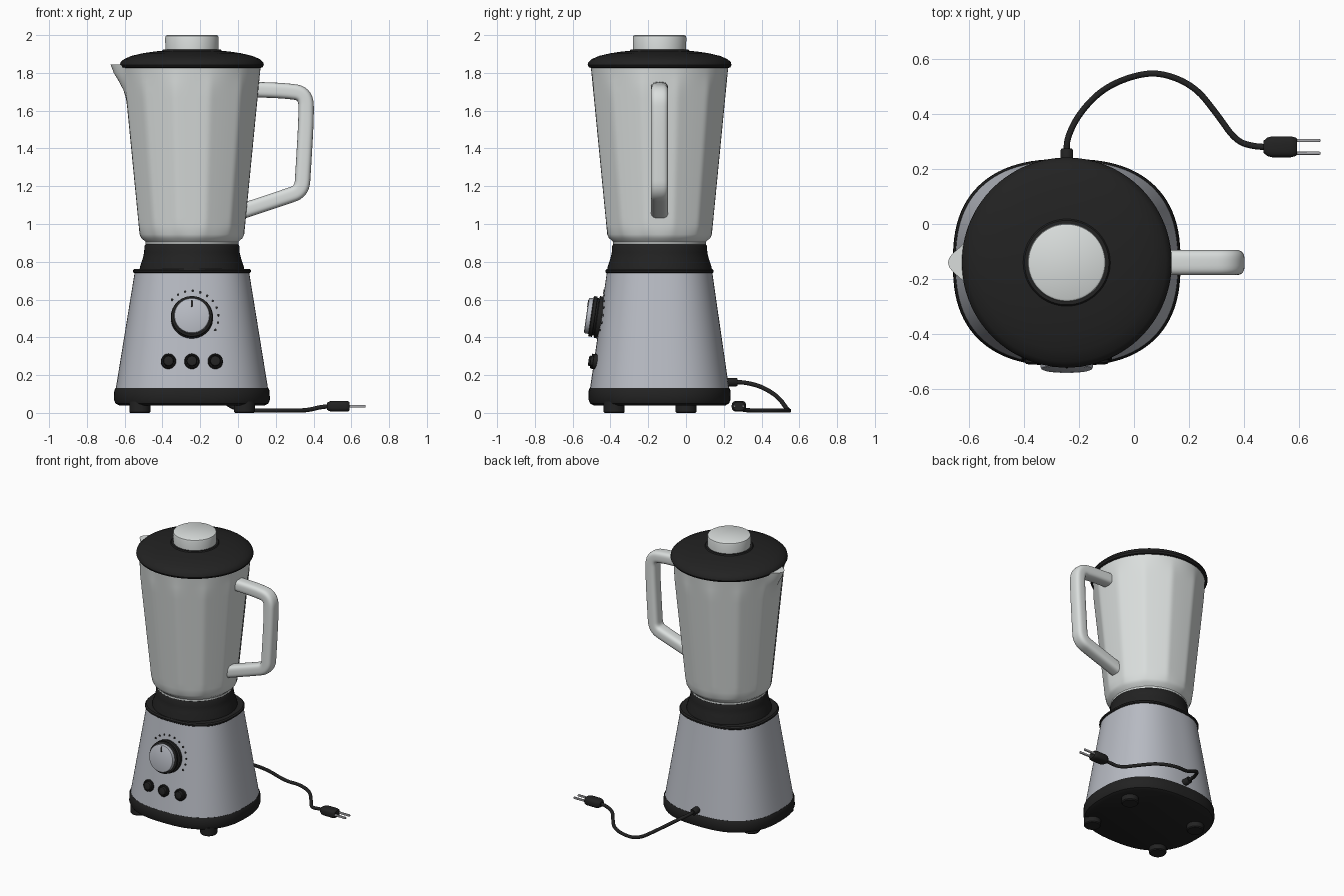
import bpy, bmesh, math
from mathutils import Vector, Matrix

if "Cube" in bpy.data.objects:
    bpy.data.objects.remove(bpy.data.objects["Cube"], do_unlink=True)

CX, CY = -0.244, -0.14          # vertical axis of the appliance
SQUARE = 2.5                    # squareness of the motor housing


def material(name, r, g, b):
    m = bpy.data.materials.new(name)
    m.use_nodes = True
    m.diffuse_color = (r, g, b, 1)
    m.node_tree.nodes["Principled BSDF"].inputs["Base Color"].default_value = (r, g, b, 1)
    return m


BLACK = material("black plastic", 0.016, 0.016, 0.016)
SILVER = material("brushed silver", 0.48, 0.5, 0.55)
GLASS = material("pale glass", 0.7, 0.73, 0.72)
STEEL = material("prong steel", 0.42, 0.42, 0.44)


def loft(name, rings, mat, matrix=None):
    """Skin a list of equal-length rings and close both ends."""
    bm = bmesh.new()
    loops = [[bm.verts.new(p) for p in ring] for ring in rings]
    count = len(loops[0])
    for low, high in zip(loops, loops[1:]):
        for i in range(count):
            j = (i + 1) % count
            bm.faces.new((low[i], low[j], high[j], high[i]))
    bm.faces.new(loops[0][::-1])
    bm.faces.new(loops[-1])
    bmesh.ops.recalc_face_normals(bm, faces=bm.faces)
    mesh = bpy.data.meshes.new(name)
    bm.to_mesh(mesh)
    bm.free()
    obj = bpy.data.objects.new(name, mesh)
    bpy.context.collection.objects.link(obj)
    mesh.materials.append(mat)
    if matrix:
        obj.matrix_world = matrix
    bpy.ops.object.select_all(action='DESELECT')
    obj.select_set(True)
    bpy.context.view_layer.objects.active = obj
    bpy.ops.object.shade_smooth_by_angle(angle=math.radians(35))
    return obj


def oval(rx, ry, power=2, count=64):
    """Superellipse outline as 2D points."""
    pts = []
    for i in range(count):
        a = 2 * math.pi * (i + 0.5) / count
        c, s = math.cos(a), math.sin(a)
        pts.append((math.copysign(abs(c) ** (2 / power), c) * rx,
                    math.copysign(abs(s) ** (2 / power), s) * ry))
    return pts


def stack(name, profile, mat, matrix, power=2, count=64):
    """Body from (half width, half depth, height) steps."""
    rings = [[(x, y, z) for x, y in oval(rx, ry, power, count)] for rx, ry, z in profile]
    return loft(name, rings, mat, matrix)


def lathe(name, profile, mat, matrix, count=64):
    return stack(name, [(r, r, z) for r, z in profile], mat, matrix, 2, count)


def smooth_path(points, rounds=3):
    """Corner cutting that keeps both end points."""
    pts = [Vector(p) for p in points]
    for _ in range(rounds):
        cut = [pts[0]]
        for a, b in zip(pts, pts[1:]):
            cut += [a.lerp(b, 0.25), a.lerp(b, 0.75)]
        pts = cut + [pts[-1]]
    return pts


def sweep(name, path, outline, ref, mat):
    rings = []
    for i, p in enumerate(path):
        t = (path[min(i + 1, len(path) - 1)] - path[max(i - 1, 0)]).normalized()
        a = t.cross(ref).normalized()
        b = a.cross(t)
        rings.append([p + a * u + b * v for u, v in outline])
    return loft(name, rings, mat)


AXIS = Matrix.Translation((CX, CY, 0))

# Motor housing
stack("base_skirt", [(0.385, 0.35, 0.04), (0.405, 0.368, 0.05), (0.413, 0.376, 0.07),
                     (0.411, 0.375, 0.12), (0.404, 0.369, 0.132)], BLACK, AXIS, SQUARE, 96)
LOW, HIGH = (0.403, 0.368, 0.13), (0.303, 0.279, 0.745)
stack("motor_housing", [LOW, HIGH], SILVER, AXIS, SQUARE, 96)
stack("housing_top_plate", [(0.305, 0.281, 0.74), (0.312, 0.287, 0.745), (0.312, 0.287, 0.755),
                            (0.304, 0.279, 0.763)], BLACK, AXIS, SQUARE, 96)
for side, x in (("right", -0.52), ("left", 0.034)):
    for end, y in (("front", -0.38), ("back", 0.0)):
        lathe(f"{end}_{side}_foot", [(0.05, 0), (0.056, 0.006), (0.056, 0.06)], BLACK,
              Matrix.Translation((x, y, 0)), 32)

# Collar, jug, lid and cap
lathe("jug_collar", [(0.278, 0.755), (0.275, 0.775), (0.26, 0.82), (0.253, 0.85),
                     (0.252, 0.882), (0.246, 0.892)], BLACK, AXIS)


def ramp(a, b, v):
    t = min(max((v - a) / (b - a), 0), 1)
    return t * t * (3 - 2 * t)


def jug_ring(r, z, count=180):
    """Round at both ends, softly twelve-sided between, with a pouring lip."""
    facet = 0.8 * ramp(0.92, 0.98, z) * (1 - ramp(1.7, 1.83, z))
    lip = 0.066 * ramp(1.6, 1.85, z) ** 2
    ring = []
    for i in range(count):
        a = 2 * math.pi * i / count
        step = math.pi / 6
        off = (a + step / 2) % step - step / 2
        flat = min(1 / math.cos(off), 1.028)
        away = abs(a - math.pi)
        rr = r * (1 + facet * (flat - 1)) + lip * math.exp(-(away / 0.15) ** 2)
        ring.append((rr * math.cos(a), rr * math.sin(a), z))
    return ring


steps = [(0.24, 0.888), (0.246, 0.893), (0.246, 0.905), (0.252, 0.912), (0.268, 0.925)]
for k in range(21):
    t = k / 20
    steps.append((0.277 + 0.088 * t, 0.945 + 0.9 * t))
loft("jug", [jug_ring(r, z) for r, z in steps], GLASS, AXIS)

lathe("lid", [(0.36, 1.825), (0.375, 1.83), (0.381, 1.842), (0.378, 1.856), (0.36, 1.873),
              (0.32, 1.89), (0.26, 1.904), (0.2, 1.913), (0.158, 1.917), (0.153, 1.924),
              (0.142, 1.924)], BLACK, AXIS, 96)
lathe("lid_cap", [(0.14, 1.91), (0.142, 1.985), (0.139, 1.996), (0.132, 2.0)], GLASS, AXIS)

# Handle
handle = smooth_path([(x, CY, z) for x, z in (
    (0.07, 1.712), (0.25, 1.706), (0.358, 1.69), (0.362, 1.57),
    (0.345, 1.28), (0.338, 1.175), (0.25, 1.143), (0.02, 1.067))])
sweep("jug_handle", handle, oval(0.041, 0.046, 3.2, 32), Vector((0, 1, 0)), GLASS)

# Controls lying on the sloping front
TILT = Matrix.Rotation(math.pi / 2 - math.atan2(LOW[1] - HIGH[1], HIGH[2] - LOW[2]), 4, 'X')


def on_front(x, z):
    t = (z - LOW[2]) / (HIGH[2] - LOW[2])
    rx, ry = (LOW[k] + (HIGH[k] - LOW[k]) * t for k in (0, 1))
    y = -ry * (1 - (abs(x) / rx) ** SQUARE) ** (1 / SQUARE)
    return Matrix.Translation((CX + x, CY + y, z)) @ TILT


DIAL_Z = 0.505
dial = on_front(0, DIAL_Z)
lathe("dial_ring", [(0.112, -0.015), (0.112, 0.016), (0.106, 0.02), (0.1, 0.02), (0.1, 0.028),
                    (0.108, 0.03), (0.108, 0.046), (0.102, 0.05)], BLACK, dial)
lathe("dial_cap", [(0.095, 0.045), (0.095, 0.066), (0.092, 0.072), (0.085, 0.075)], SILVER, dial)
stack("dial_pointer", [(0.005, 0.018, 0.07), (0.005, 0.018, 0.077)], BLACK,
      dial @ Matrix.Translation((0, 0.064, 0)), 6, 16)
for k in range(11):
    a = math.radians(-48 + 16.6 * k)
    lathe("dial_mark", [(0.0065, -0.006), (0.0065, 0.004)], BLACK,
          on_front(0.141 * math.sin(a), DIAL_Z + 0.141 * math.cos(a)), 12)
for label, x in (("right", -0.124), ("middle", 0), ("left", 0.124)):
    spot = on_front(x, 0.272)
    lathe(f"{label}_button_bezel", [(0.04, -0.015), (0.04, 0.012), (0.036, 0.016),
                                    (0.032, 0.016), (0.032, 0.006)], BLACK, spot, 40)
    lathe(f"{label}_button", [(0.028, 0), (0.028, 0.022), (0.025, 0.027), (0.018, 0.029)],
          BLACK, spot, 40)

# Power cord with strain relief and plug
lathe("cord_strain_relief", [(0.023, -0.04), (0.023, 0.032), (0.019, 0.038)], BLACK,
      Matrix.Translation((CX, 0.235, 0.163)) @ Matrix.Rotation(-math.pi / 2, 4, 'X'), 24)
cord = smooth_path([(CX, 0.25, 0.163), (CX, 0.31, 0.162), (-0.2, 0.4, 0.14), (-0.115, 0.49, 0.085),
                    (0, 0.54, 0.012), (0.1, 0.55, 0.012), (0.22, 0.5, 0.012),
                    (0.3, 0.4, 0.012), (0.37, 0.3, 0.014), (0.44, 0.28, 0.032),
                    (0.5, 0.28, 0.035)])
sweep("power_cord", cord, oval(0.0115, 0.0115, 2, 12), Vector((0, 0, 1)), BLACK)
PLUG = Matrix.Translation((0.47, 0.28, 0.035)) @ Matrix.Rotation(math.pi / 2, 4, 'Y')
stack("plug", [(0.018, 0.022, 0), (0.026, 0.034, 0.014), (0.029, 0.038, 0.03), (0.029, 0.038, 0.1),
               (0.026, 0.034, 0.116), (0.022, 0.029, 0.121)], BLACK, PLUG, 3, 32)
for side in (-1, 1):
    stack("plug_prong", [(0.007, 0.006, 0.11), (0.007, 0.006, 0.202), (0.005, 0.004, 0.206)],
          STEEL, PLUG @ Matrix.Translation((0, side * 0.023, 0)), 4, 16)
